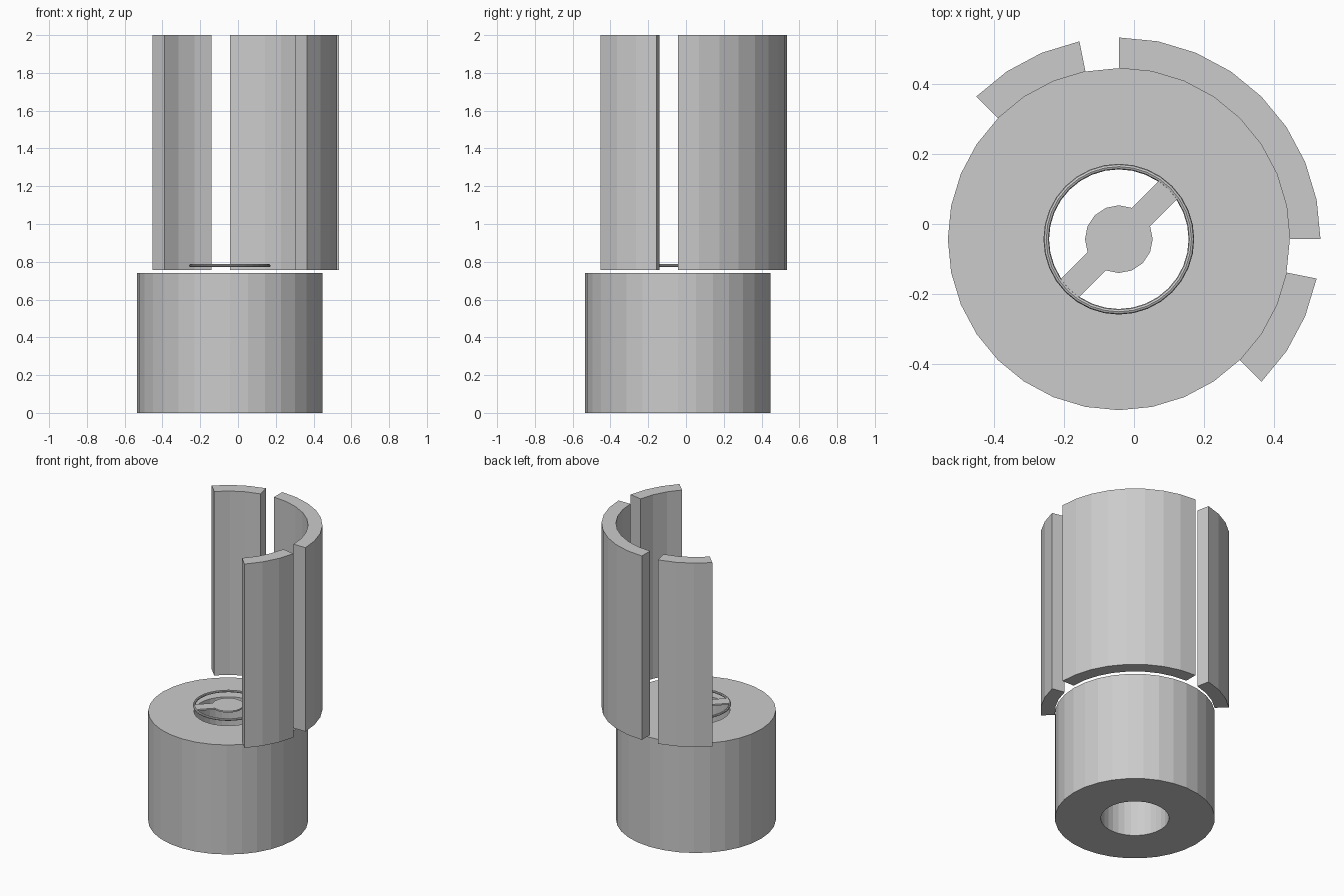
import bpy, bmesh
from math import radians, cos, sin, pi

if "Cube" in bpy.data.objects:
    bpy.data.objects.remove(bpy.data.objects["Cube"])

C = -0.0435          # common axis of all parts in x and y
R_OUT, R_HOLE, R_SHELL = 0.49, 0.209, 0.578
STEP = 11.25         # 32-sided circles


def polar(r, deg, z):
    a = radians(deg)
    return (C + r * cos(a), C + r * sin(a), z)


def finish(bm, name):
    bmesh.ops.recalc_face_normals(bm, faces=bm.faces)
    mesh = bpy.data.meshes.new(name)
    bm.to_mesh(mesh)
    bm.free()
    obj = bpy.data.objects.new(name, mesh)
    bpy.context.collection.objects.link(obj)
    return obj


def sweep(name, profile, start, steps):
    """Revolve a closed (radius, z) profile; full turn if steps == 32."""
    bm = bmesh.new()
    full = steps == 32
    count = steps if full else steps + 1
    rings = [[bm.verts.new(polar(r, start + i * STEP, z)) for r, z in profile]
             for i in range(count)]
    n = len(profile)
    for i in range(steps):
        a, b = rings[i], rings[(i + 1) % count]
        for j in range(n):
            k = (j + 1) % n
            bm.faces.new((a[j], a[k], b[k], b[j]))
    if not full:
        bm.faces.new(rings[0])
        bm.faces.new(rings[-1])
    return finish(bm, name)


def rect(r0, r1, z0, z1):
    return [(r0, z0), (r1, z0), (r1, z1), (r0, z1)]


# Hollow base
sweep("base", rect(R_HOLE, R_OUT, 0, 0.74), 0, 32)

# Three curved wall panels
for name, start, steps in (("large_panel", 0, 8),
                           ("left_panel", 101.25, 3),
                           ("right_panel", -45, 3)):
    sweep(name, rect(R_OUT, R_SHELL, 0.757, 2.0), start, steps)

# Thin round ring above the hole
tube = [(0.208 + 0.008 * cos(i * pi / 4), 0.78 + 0.008 * sin(i * pi / 4))
        for i in range(8)]
sweep("ring", tube, 0, 32)

# Central disc with two spokes grown from opposite sides
bm = bmesh.new()
outline = []
for i in range(16):
    deg = i * 22.5
    outline.append(polar(0.097, deg, 0.775))
    for mid in (45, 225):
        if deg == mid - 22.5:
            outline += [polar(0.203, mid - 10.6, 0.775)]
        elif deg == mid:
            outline[-1] = polar(0.205, mid, 0.775)
            outline += [polar(0.203, mid + 10.6, 0.775)]
face = bm.faces.new([bm.verts.new(p) for p in outline])
ext = bmesh.ops.extrude_face_region(bm, geom=[face])
bmesh.ops.translate(bm, vec=(0, 0, 0.01),
                    verts=[g for g in ext["geom"] if isinstance(g, bmesh.types.BMVert)])
finish(bm, "disc_with_spokes")
